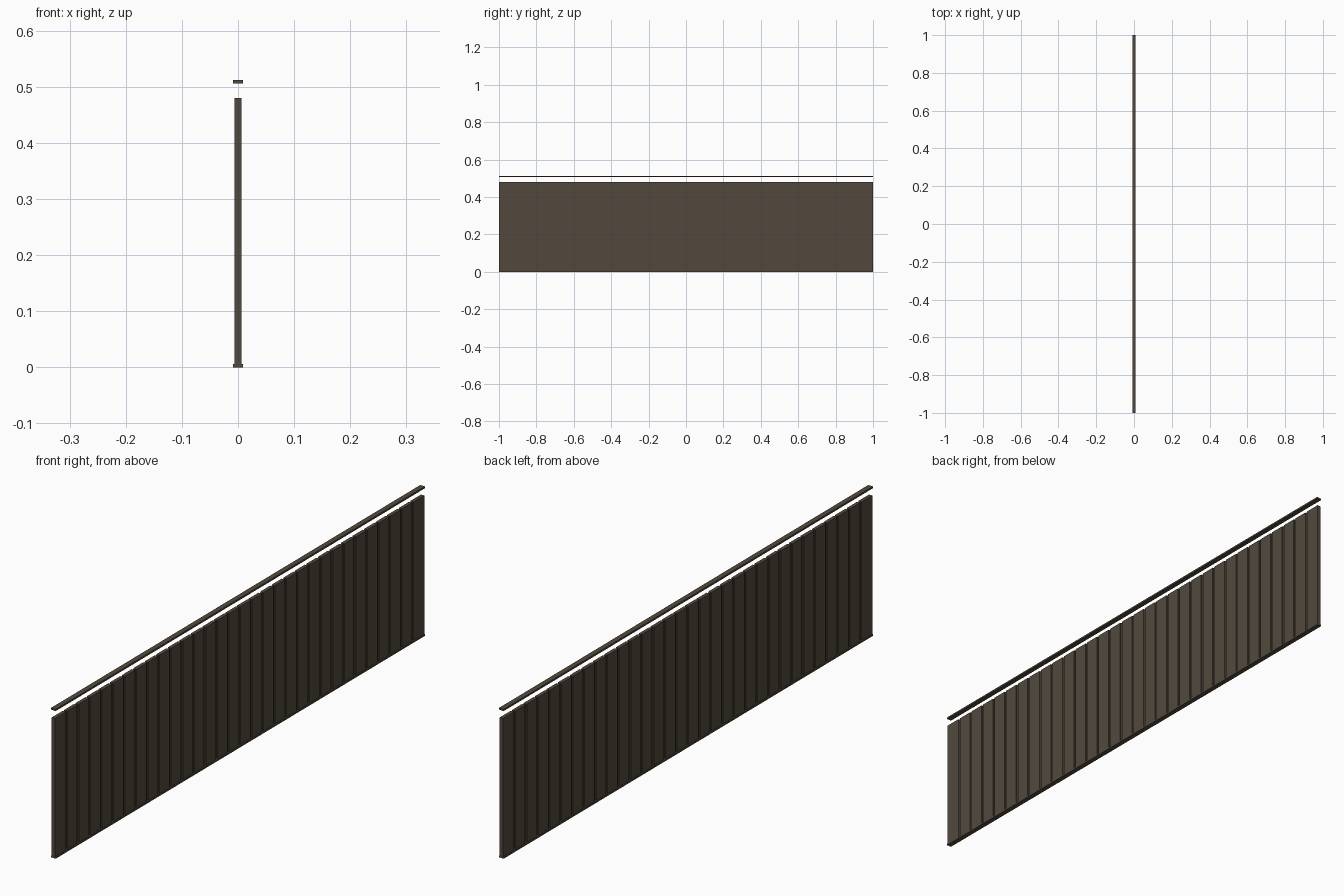
import bpy

if "Cube" in bpy.data.objects:
    bpy.data.objects.remove(bpy.data.objects["Cube"])

# one dark brown colour
mat = bpy.data.materials.new("dark brown")
mat.diffuse_color = (0.085, 0.066, 0.047, 1)
mat.use_nodes = True
mat.node_tree.nodes["Principled BSDF"].inputs["Base Color"].default_value = mat.diffuse_color

N, L, TOP = 32, 2.0, 0.48
PITCH = L / N
GAP = 0.009


def prism(name, pts, z0, z1):
    """Extrude a plan outline from z0 to z1."""
    n = len(pts)
    verts = [(x, y, z) for z in (z0, z1) for x, y in pts]
    faces = [tuple(reversed(range(n))), tuple(range(n, 2 * n))]
    faces += [(i, (i + 1) % n, n + (i + 1) % n, n + i) for i in range(n)]
    me = bpy.data.meshes.new(name)
    me.from_pydata(verts, [], faces)
    me.materials.append(mat)
    ob = bpy.data.objects.new(name, me)
    bpy.context.collection.objects.link(ob)
    return ob


# grooved board panel: boards joined by a thin web
side = []
for i in range(N):
    y0 = -1 + i * PITCH + (GAP / 2 if i else 0)
    y1 = -1 + (i + 1) * PITCH - (GAP / 2 if i < N - 1 else 0)
    if i:
        side.append((0.0025, y0))
    side += [(0.0063, y0), (0.0063, y1)]
    if i < N - 1:
        side.append((0.0025, y1))
prism("board_panel", side + [(-x, -y) for x, y in side], 0.0, TOP)

# bottom and top rails
for name, z in (("bottom_rail", 0.0), ("top_rail", 0.506)):
    w = 0.009
    prism(name, [(-w, -1), (w, -1), (w, 1), (-w, 1)], z, z + 0.006)
